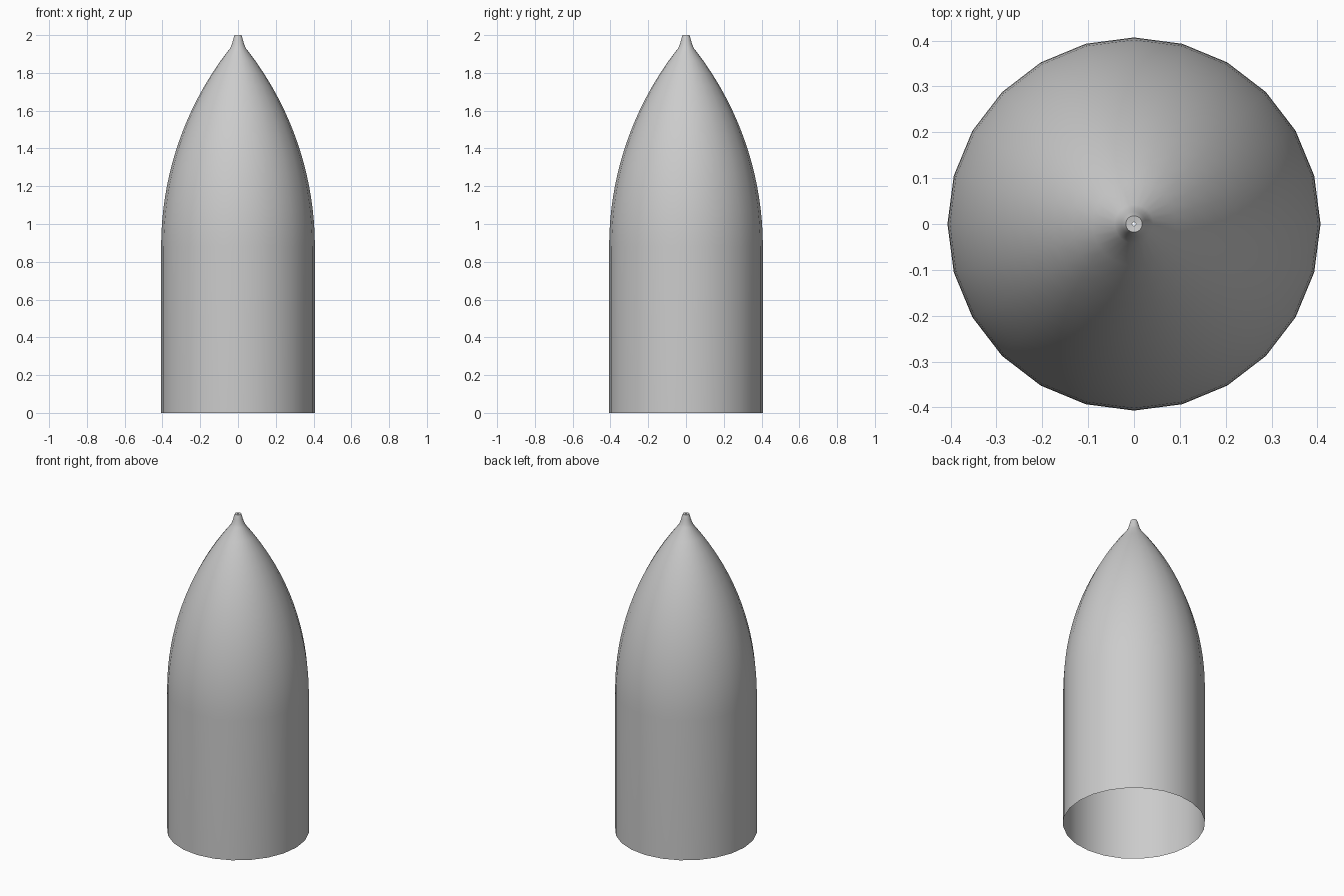
import bpy, bmesh, math

if "Cube" in bpy.data.objects:
    bpy.data.objects.remove(bpy.data.objects["Cube"])

SIDES = 24
R, BASE_TOP, H, R_END = 0.407, 0.88, 1.05, 0.042

# Outer profile: straight body, tangent ogive, small flared tip
drop = R - R_END
rho = (drop ** 2 + H ** 2) / (2 * drop)
profile = [(R, 0.0), (R, BASE_TOP)]
for i in range(1, 17):
    h = H * i / 16
    profile.append((R - rho + math.sqrt(rho ** 2 - h ** 2), BASE_TOP + h))
profile += [(0.034, 1.948), (0.027, 1.97), (0.022, 1.99), (0.018, 2.0)]


def lathe(name, points, flip=False):
    bm = bmesh.new()
    rings = [[bm.verts.new((r * math.cos(2 * math.pi * k / SIDES),
                            r * math.sin(2 * math.pi * k / SIDES), z))
              for k in range(SIDES)] for r, z in points]
    for a, b in zip(rings, rings[1:]):
        for k in range(SIDES):
            n = (k + 1) % SIDES
            f = bm.faces.new((a[k], a[n], b[n], b[k]))
            f.smooth = True
            if flip:
                f.normal_flip()
    mesh = bpy.data.meshes.new(name)
    bm.to_mesh(mesh)
    bm.free()
    obj = bpy.data.objects.new(name, mesh)
    bpy.context.collection.objects.link(obj)
    return obj


# Open-bottomed shell
lathe("pointed_shell", profile)

# Inward-facing rim that leaves a pinhole at the tip
lathe("tip_rim", [(0.018, 2.0), (0.004, 1.998)], flip=True)
